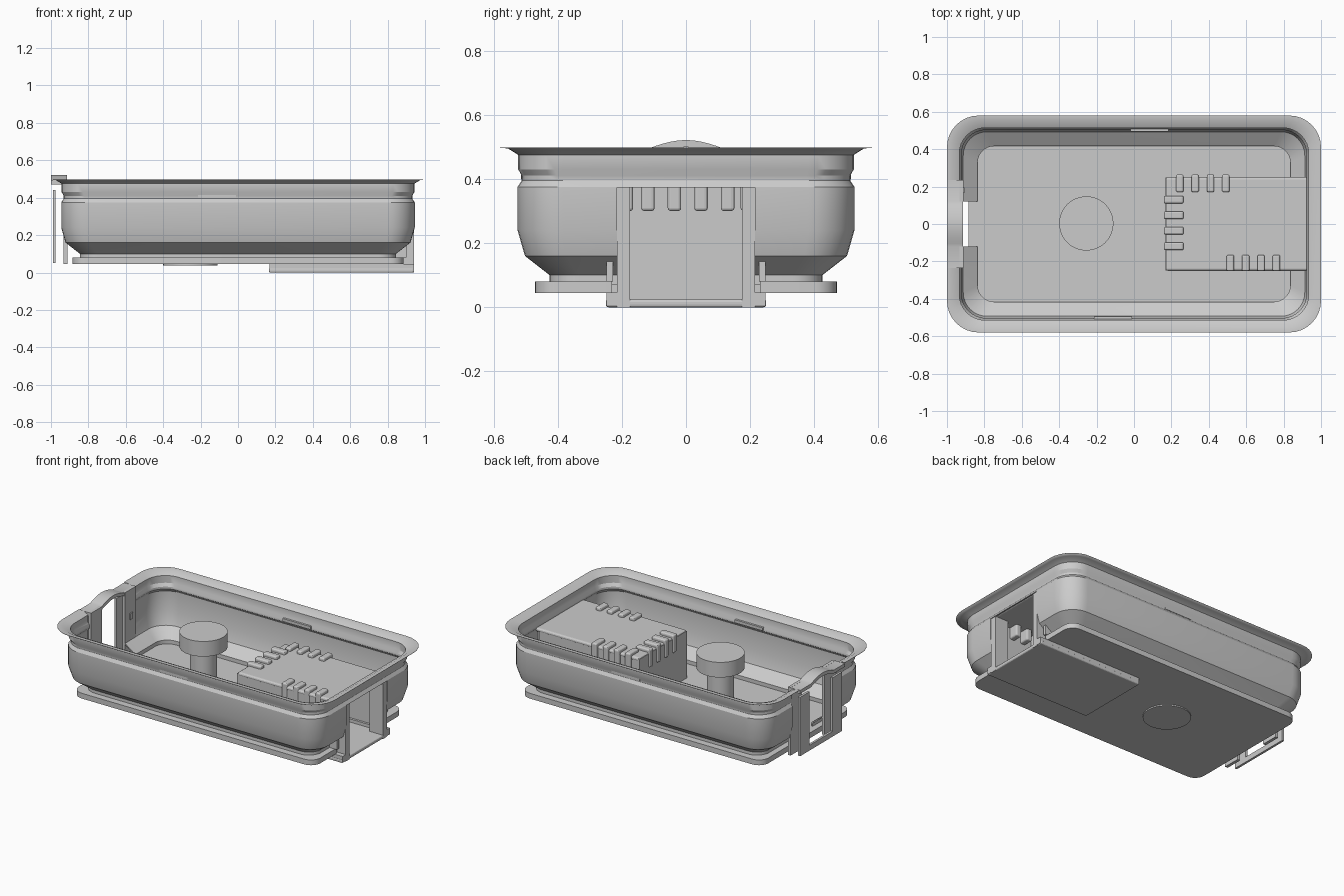
import bpy, bmesh, math

if "Cube" in bpy.data.objects:
    bpy.data.objects.remove(bpy.data.objects["Cube"])


def finish(name, bm, smooth=True):
    bmesh.ops.recalc_face_normals(bm, faces=bm.faces)
    me = bpy.data.meshes.new(name)
    bm.to_mesh(me)
    bm.free()
    ob = bpy.data.objects.new(name, me)
    bpy.context.collection.objects.link(ob)
    if smooth:
        bpy.ops.object.select_all(action='DESELECT')
        ob.select_set(True)
        bpy.context.view_layer.objects.active = ob
        bpy.ops.object.shade_smooth_by_angle(angle=math.radians(30))
    return ob


def box(name, x, y, z, bevel=0):
    bm = bmesh.new()
    bmesh.ops.create_cube(bm, size=1)
    for v in bm.verts:
        v.co = [a[0] + (c + .5) * (a[1] - a[0]) for a, c in zip((x, y, z), v.co)]
    ob = finish(name, bm, False)
    if bevel:
        m = ob.modifiers.new("bevel", 'BEVEL')
        m.width, m.segments = bevel, 3
    return ob


def cut(ob, x, y, z):
    c = box("cutter", x, y, z)
    c.hide_render = True
    c.hide_viewport = True
    c.display_type = 'WIRE'
    m = ob.modifiers.new("cut", 'BOOLEAN')
    m.operation, m.object, m.solver = 'DIFFERENCE', c, 'EXACT'


def outline(hx, hy, r, n=8):
    pts = []
    for i, (sx, sy) in enumerate([(1, 1), (-1, 1), (-1, -1), (1, -1)]):
        for k in range(n + 1):
            a = math.pi / 2 * (i + k / n)
            pts.append((sx * (hx - r) + r * math.cos(a), sy * (hy - r) + r * math.sin(a)))
    return pts


def loft(name, rings, caps):
    bm = bmesh.new()
    loops = [[bm.verts.new((x, y, z)) for x, y in outline(hx, hy, r)] for hx, hy, r, z in rings]
    for a, b in zip(loops, loops[1:]):
        for i in range(len(a)):
            j = (i + 1) % len(a)
            bm.faces.new((a[i], a[j], b[j], b[i]))
    if caps:
        bm.faces.new(loops[0])
        bm.faces.new(loops[-1])
    return finish(name, bm)


def lathe_disc(name, r, z0, z1):
    bm = bmesh.new()
    bmesh.ops.create_cone(bm, cap_ends=True, segments=48, radius1=r, radius2=r, depth=z1 - z0)
    bmesh.ops.translate(bm, verts=bm.verts, vec=(-.255, .003, (z0 + z1) / 2))
    return finish(name, bm)


# Tray wall: inset from the rim outline, height. Closed into a thin shell.
prof = [(0, .497), (.025, .495), (.057, .475), (.057, .43), (.068, .41), (.068, .395),
        (.055, .375), (.055, .24), (.078, .16), (.155, .10), (.155, .07)]
t = .009
inner = [(d + t, z + (.0 if i > 2 else t * .3)) for i, (d, z) in enumerate(prof)]
inner[0] = (0, .4985)
inner[1] = (.027, .4975)
inner[-2] = (.155 + t, .105)
closed = prof + inner[::-1] + prof[:1]
tray = loft("tray_wall", [(1 - d, .58 - d, .17 - .5 * d, z) for d, z in closed], False)
bm = bmesh.new()
bm.from_mesh(tray.data)
bmesh.ops.remove_doubles(bm, verts=bm.verts, dist=.0001)
bmesh.ops.recalc_face_normals(bm, faces=bm.faces)
bm.to_mesh(tray.data)
bm.free()
cut(tray, (.75, 1.1), (-.215, .215), (-.1, .373))
cut(tray, (-1.1, -.93), (-.235, .235), (-.1, .7))
cut(tray, (-1.1, -.8), (-.12, .12), (-.1, .7))

# Base plate, also the tray floor
base = loft("base_plate", [(.885, .47, .07, .045), (.885, .47, .07, .08)], True)
cut(base, (.19, 1.1), (-.23, .23), (-.1, .3))

# Hollow housing that opens through the right end
box("housing_bottom", (.165, .94), (-.25, .25), (0, .025), .008)
box("housing_roof", (.17, .932), (-.25, .25), (.375, .4), .012)
box("housing_inner_wall", (.168, .19), (-.248, .248), (.01, .392))
for s in (-1, 1):
    y = lambda a, b: tuple(sorted((s * a, s * b)))
    box("housing_side", (.17, .90), y(.228, .248), (.08, .392))
    box("housing_lower_side", (.17, .94), y(.215, .248), (.004, .046))
    box("opening_side_frame", (.84, .94), y(.175, .215), (.0, .375))
    # Lock panels beside the left opening
    box("handle_leg", (-.932, -.912), y(.12, .235), (.045, .495))
    box("latch_leg", (-.99, -.975), y(.12, .22), (.05, .44))
box("latch_foot", (-.99, -.975), (-.22, .22), (.05, .085))
box("latch_socket", (-.913, -.905), (.165, .195), (.3, .34))

# Raised vent ribs along three edges of the housing
for i in range(4):
    yc = .13 - i * .083
    box("vent_rib_end", (.16, .265), (yc - .021, yc + .021), (.3, .42), .01)
    xb = .245 + i * .082
    box("vent_rib_back", (xb - .02, xb + .02), (.17, .265), (.3, .42), .01)
    xf = .515 + i * .082
    box("vent_rib_front", (xf - .02, xf + .02), (-.252, -.165), (.3, .42), .01)

# Arched handle over the left opening
bm = bmesh.new()
top = []
for i in range(17):
    yy = -.12 + .24 * i / 16
    top.append((yy, .494 + .027 * math.cos(math.pi * yy / .24)))
top = [(-.235, .494)] + top + [(.235, .494)]
poly = top + [(yy, z - .022) for yy, z in top[::-1]]
f = bm.faces.new([bm.verts.new((-1, yy, z)) for yy, z in poly])
ext = bmesh.ops.extrude_face_region(bm, geom=[f])
bmesh.ops.translate(bm, verts=[v for v in ext["geom"] if isinstance(v, bmesh.types.BMVert)], vec=(.085, 0, 0))
finish("handle_arch", bm)

# Central post with a cap and a foot under the base
lathe_disc("post_foot", .145, .037, .083)
lathe_disc("post_stem", .082, .08, .37)
lathe_disc("post_cap", .145, .36, .46)

# Small clips in the long walls
box("clip_back", (-.02, .185), (.495, .515), (.40, .42))
box("clip_front", (-.215, -.01), (-.515, -.495), (.40, .42))
